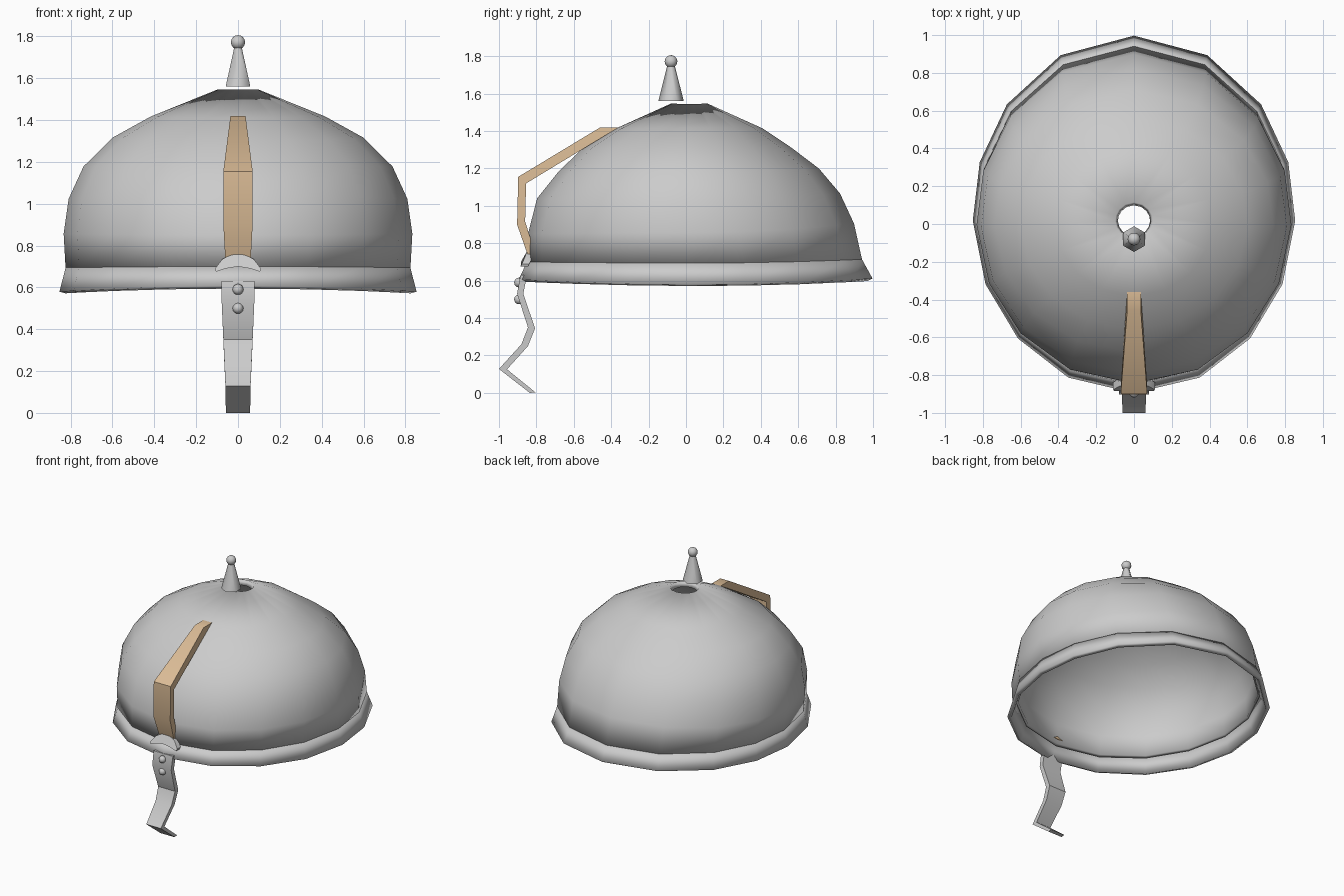
import bpy, bmesh, math
from mathutils import Vector

cube = bpy.data.objects.get("Cube")
if cube:
    bpy.data.objects.remove(cube, do_unlink=True)


def material(name, color):
    m = bpy.data.materials.new(name)
    m.use_nodes = True
    m.diffuse_color = color
    m.node_tree.nodes["Principled BSDF"].inputs["Base Color"].default_value = color
    return m


STEEL = material("grey steel", (0.6, 0.6, 0.6, 1))
LEATHER = material("tan leather", (0.72, 0.51, 0.31, 1))


def finish(name, verts, faces, mat, fix_normals=True, smooth=35):
    mesh = bpy.data.meshes.new(name)
    mesh.from_pydata(verts, [], faces)
    if fix_normals:
        bm = bmesh.new()
        bm.from_mesh(mesh)
        bmesh.ops.recalc_face_normals(bm, faces=bm.faces)
        bm.to_mesh(mesh)
        bm.free()
    mesh.materials.append(mat)
    obj = bpy.data.objects.new(name, mesh)
    bpy.context.collection.objects.link(obj)
    shade(obj, smooth)
    return obj


def shade(obj, angle):
    bpy.ops.object.select_all(action='DESELECT')
    obj.select_set(True)
    bpy.context.view_layer.objects.active = obj
    bpy.ops.object.shade_smooth_by_angle(angle=math.radians(angle))


# Angles around the helmet, clockwise from the back, mirrored to the other side
HALF = [0, 27, 52, 73, 92, 113, 134, 156, 180]
ANGLES = [math.radians(a) for a in HALF + [360 - a for a in HALF[-2:0:-1]]]


def shell(name, rings, thickness):
    """Loft oval rings (half width, front y, back y, side z, front z, back z)."""
    verts, faces, n = [], [], len(ANGLES)
    for rx, front, back, z_side, z_front, z_back in rings:
        for a in ANGLES:
            c = math.cos(a)
            z_end = z_back if c > 0 else z_front
            verts.append((rx * math.sin(a),
                          (front + back) / 2 + (back - front) / 2 * c,
                          z_side + (z_end - z_side) * c * c))
    for i in range(len(rings) - 1):
        for j in range(n):
            k = (j + 1) % n
            faces.append((i * n + j, i * n + k, (i + 1) * n + k, (i + 1) * n + j))
    obj = finish(name, verts, faces, STEEL, fix_normals=False)
    solid = obj.modifiers.new("thickness", 'SOLIDIFY')
    solid.thickness = thickness
    solid.offset = -1
    return obj


# Dome with an open hole at the crown, and flared brim below it
BRIM_TOP = (0.825, -0.85, 0.941, 0.694, 0.70, 0.714)
shell("dome", [
    (0.10, -0.08, 0.115, 1.545, 1.547, 1.547),
    (0.417, -0.383, 0.41, 1.417, 1.41, 1.414),
    (0.60, -0.56, 0.565, 1.316, 1.30, 1.31),
    (0.739, -0.68, 0.71, 1.178, 1.185, 1.20),
    (0.81, -0.796, 0.823, 1.024, 1.04, 1.067),
    (0.834, -0.845, 0.898, 0.857, 0.85, 0.906),
    BRIM_TOP], 0.04)
shell("brim", [BRIM_TOP, (0.854, -0.895, 0.997, 0.579, 0.607, 0.612)], 0.03)


def strip(name, sections, mat):
    """Bar of rectangular sections (half width, outer y, z, inner y, z)."""
    verts, faces = [], []
    for w, yo, zo, yi, zi in sections:
        verts += [(-w, yo, zo), (w, yo, zo), (w, yi, zi), (-w, yi, zi)]
    for i in range(len(sections) - 1):
        for j in range(4):
            k = (j + 1) % 4
            faces.append((4 * i + j, 4 * i + k, 4 * i + 4 + k, 4 * i + 4 + j))
    last = len(verts) - 4
    faces += [(3, 2, 1, 0), (last, last + 1, last + 2, last + 3)]
    return finish(name, verts, faces, mat)


# Leather strap up the front of the dome
strip("front_strap", [
    (0.036, -0.458, 1.42, -0.36, 1.42),
    (0.07, -0.897, 1.155, -0.855, 1.12),
    (0.07, -0.903, 0.90, -0.86, 0.915),
    (0.06, -0.84, 0.72, -0.80, 0.73)], LEATHER)

# Bent nose guard hanging below the brim
strip("nose_guard", [
    (0.08, -0.885, 0.63, -0.85, 0.63),
    (0.078, -0.903, 0.53, -0.87, 0.53),
    (0.07, -0.845, 0.35, -0.807, 0.345),
    (0.066, -0.88, 0.26, -0.845, 0.25),
    (0.06, -1.0, 0.128, -0.957, 0.126),
    (0.058, -0.835, 0.0, -0.805, 0.003)], STEEL)

# Crescent bracket where the strap meets the brim
right_half = [(0, 0.762), (0.04, 0.752), (0.075, 0.735), (0.11, 0.69),
              (0.105, 0.675), (0.06, 0.69), (0, 0.70)]
outline = right_half + [(-x, z) for x, z in right_half[-2:0:-1]]
count = len(outline)
front = [(x, -0.852 - (0.762 - z) * 0.5 + abs(x) * 0.1, z) for x, z in outline]
back = [(x, y + 0.04, z) for x, y, z in front]
sides = [(i, (i + 1) % count, (i + 1) % count + count, i + count) for i in range(count)]
finish("strap_bracket", front + back,
       sides + [tuple(range(count)), tuple(range(2 * count - 1, count - 1, -1))], STEEL)


def ball(name, location, radius):
    bpy.ops.mesh.primitive_uv_sphere_add(segments=12, ring_count=8, radius=radius,
                                         location=location)
    obj = bpy.context.object
    obj.name = name
    obj.data.materials.append(STEEL)
    shade(obj, 60)


# Rivets on the nose guard
for i, z in enumerate((0.59, 0.50)):
    ball(f"rivet_{i + 1}", (0, -0.893, z), 0.026)

# Six-sided spike with a ball on its tip
SPIKE = Vector((0, -0.08, 1.56))
bpy.ops.mesh.primitive_cone_add(vertices=6, radius1=0.068, radius2=0.02, depth=0.19,
                                location=SPIKE + Vector((0, 0, 0.095)))
spike = bpy.context.object
spike.name = "spike"
spike.data.materials.append(STEEL)
shade(spike, 65)
ball("spike_ball", SPIKE + Vector((0, 0, 0.212)), 0.034)
